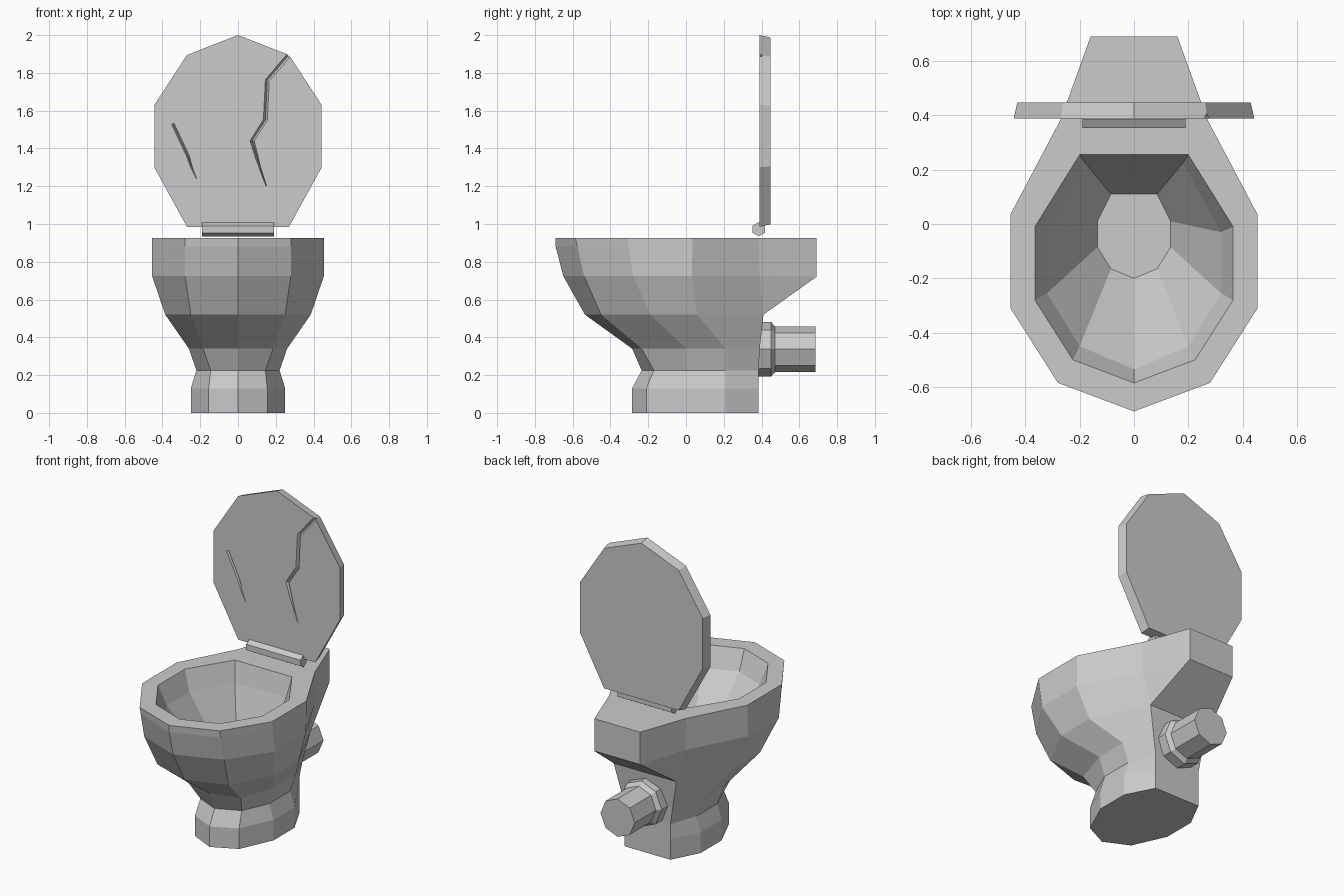
import bpy, bmesh, math
from mathutils import Vector, Matrix

cube = bpy.data.objects.get("Cube")
if cube:
    bpy.data.objects.remove(cube, do_unlink=True)

grey = bpy.data.materials.new("porcelain_grey")
grey.use_nodes = True
grey.diffuse_color = (0.6, 0.6, 0.6, 1)
grey.node_tree.nodes["Principled BSDF"].inputs["Base Color"].default_value = (0.6, 0.6, 0.6, 1)


def finish(bm, name):
    bmesh.ops.recalc_face_normals(bm, faces=bm.faces)
    mesh = bpy.data.meshes.new(name)
    bm.to_mesh(mesh)
    bm.free()
    mesh.materials.append(grey)
    ob = bpy.data.objects.new(name, mesh)
    bpy.context.collection.objects.link(ob)
    return ob


def mirrored(half):
    """Close a half outline (first point on the axis) by mirroring it in x."""
    return half + [(-x, y) for x, y in reversed(half[1:])]


def bridge(bm, a, b, skip=()):
    n = len(a)
    for i in range(n):
        if i not in skip:
            j = (i + 1) % n
            bm.faces.new((a[i], a[j], b[j], b[i]))


# Bowl: outer rings from the floor up, then inner rings down to the basin
BACK = 4
outer = [
    (0.00, [(0, -.285), (.155, -.21), (.25, 0), (.25, .21), (.16, .385)]),
    (0.13, [(0, -.285), (.155, -.21), (.25, 0), (.25, .21), (.16, .385)]),
    (0.225, [(0, -.235), (.145, -.17), (.22, 0), (.22, .21), (.16, .385)]),
    (0.34, [(0, -.285), (.185, -.235), (.26, 0), (.26, .21), (.18, .39)]),
    (0.52, [(0, -.535), (.25, -.45), (.385, -.19), (.385, .06), (.22, .41)]),
    (0.725, [(0, -.65), (.28, -.54), (.455, -.28), (.455, .03), (.265, .39)]),
    (0.88, [(0, -.69), (.28, -.575), (.455, -.305), (.455, .035), (.27, .385)]),
    (0.925, [(0, -.69), (.28, -.585), (.455, -.31), (.455, .035), (.27, .385)]),
]
inner = [
    (0.925, [(0, -.585), (.225, -.5), (.365, -.28), (.365, -.01), (.2, .255)]),
    (0.80, [(0, -.535), (.2, -.45), (.32, -.255), (.32, -.03), (.18, .225)]),
    (0.45, [(0, -.2), (.085, -.165), (.135, -.085), (.135, .01), (.085, .11)]),
]
bm = bmesh.new()
rings = [[bm.verts.new((x, y, z)) for x, y in mirrored(h)] for z, h in outer + inner]
for k in range(len(rings) - 1):
    bridge(bm, rings[k], rings[k + 1], skip=(BACK,) if k in (4, 5, 6) else ())
bm.faces.new(rings[0])
bm.faces.new(rings[-1])

# Shelf projecting from the back of the bowl
low = [bm.verts.new((s * .16, .69, .72)) for s in (1, -1)]
top = [bm.verts.new((s * .16, .69, .925)) for s in (1, -1)]
for side in (0, 1):
    r = [ring[BACK + side] for ring in rings]
    bm.faces.new((r[4], r[5], low[side]))
    bm.faces.new((r[5], r[6], r[7], top[side], low[side]))
bm.faces.new((rings[4][4], rings[4][5], low[1], low[0]))
bm.faces.new((low[0], low[1], top[1], top[0]))
bm.faces.new((top[0], top[1], rings[7][5], rings[7][4]))
finish(bm, "bowl")

# Lid: tapered slab, wider at the front
bm = bmesh.new()
outline = mirrored([(0, 2), (.27, 1.895), (.443, 1.63), (.443, 1.3), (.27, .985)])
front = [bm.verts.new((x, .388, z)) for x, z in outline]
rear = [bm.verts.new((x * .97, .447, 1.49 + (z - 1.49) * .975)) for x, z in outline]
bridge(bm, front, rear)
bm.faces.new(front)
bm.faces.new(rear)
lid = finish(bm, "lid")


def cut_crack(path, width, depth):
    """Cut a V-shaped zigzag groove that tapers to its last point."""
    bm = bmesh.new()
    rows = []
    for i, (x, z) in enumerate(path):
        a, b = Vector(path[max(i - 1, 0)]), Vector(path[min(i + 1, len(path) - 1)])
        side = (b - a).normalized().orthogonal()
        w = width * (1 if i < len(path) - 1 else .1)
        rows.append([bm.verts.new((x + side.x * w, .375, z + side.y * w)),
                     bm.verts.new((x - side.x * w, .375, z - side.y * w)),
                     bm.verts.new((x, .388 + depth, z))])
    for a, b in zip(rows, rows[1:]):
        bridge(bm, a, b)
    bm.faces.new(rows[0])
    bm.faces.new(rows[-1])
    cutter = finish(bm, "crack_cutter")
    cutter.hide_render = True
    mod = lid.modifiers.new("crack", "BOOLEAN")
    mod.operation, mod.solver, mod.object = "DIFFERENCE", "EXACT", cutter
    bpy.context.view_layer.objects.active = lid
    bpy.ops.object.modifier_apply(modifier=mod.name)
    bpy.data.objects.remove(cutter, do_unlink=True)


cut_crack([(.3, 1.93), (.155, 1.76), (.145, 1.55), (.075, 1.44), (.15, 1.2)], .018, .02)
cut_crack([(-.345, 1.53), (-.265, 1.36), (-.22, 1.24)], .014, .015)


def lathe(name, sides, profile, turn):
    """Faceted solid from (radius, distance) steps along its turned z axis."""
    bm = bmesh.new()
    loops = []
    for r, d in profile:
        angles = [2 * math.pi * i / sides for i in range(sides)]
        loops.append([bm.verts.new((r * math.cos(a), r * math.sin(a), d)) for a in angles])
    for a, b in zip(loops, loops[1:]):
        bridge(bm, a, b)
    bm.faces.new(loops[0])
    bm.faces.new(loops[-1])
    bm.transform(turn)
    finish(bm, name)


# Hinge bar under the lid, and the collared waste pipe at the back
lathe("hinge", 6, [(.037, -.19), (.037, .19)],
      Matrix.Translation((0, .385, .972)) @ Matrix.Rotation(math.pi / 2, 4, "Y"))
lathe("waste_pipe", 8, [(.145, .36), (.145, .45), (.12, .472), (.12, .685)],
      Matrix.Translation((0, 0, .337)) @ Matrix.Rotation(-math.pi / 2, 4, "X"))
